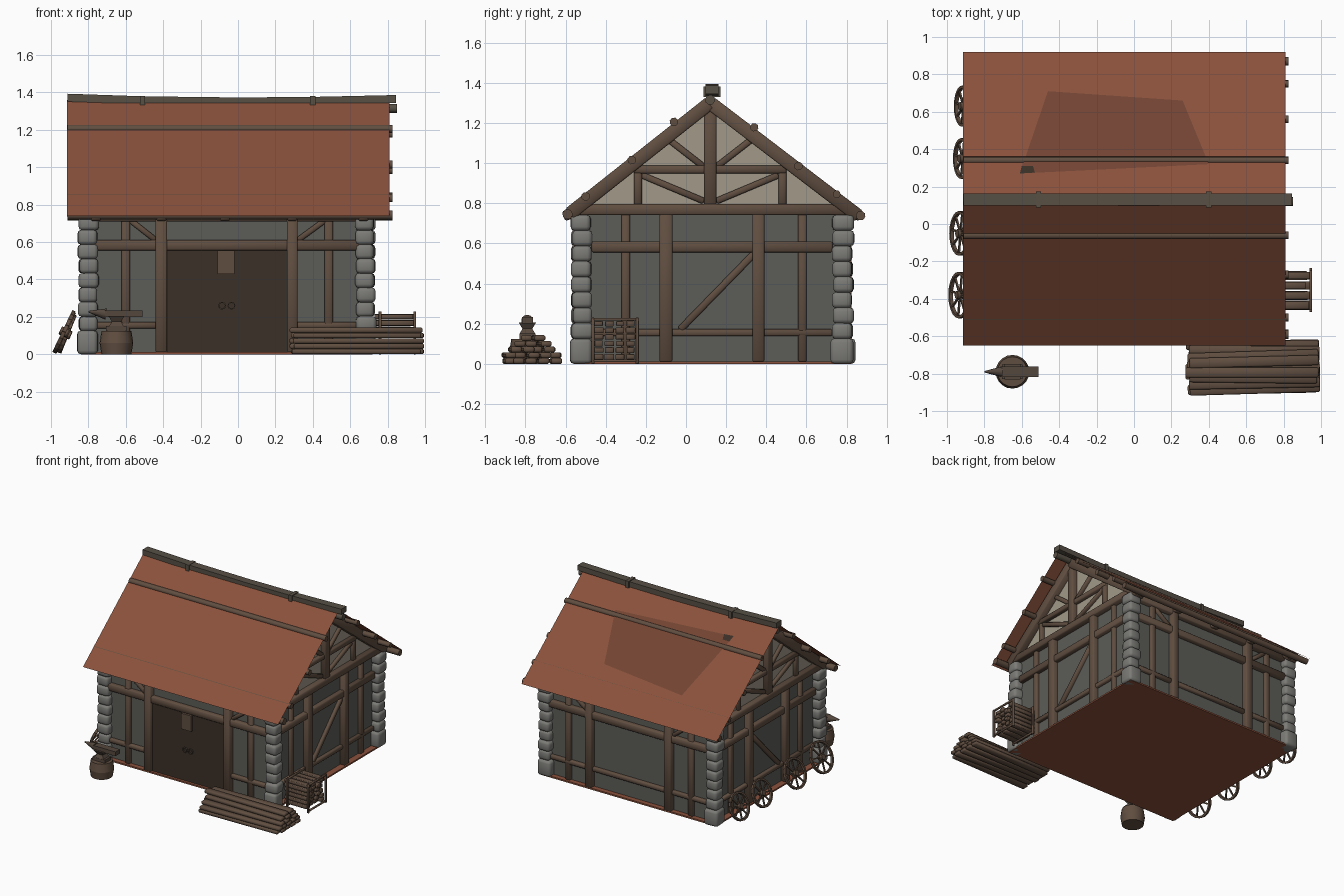
import bpy, bmesh, math, random
from mathutils import Vector, Matrix

if "Cube" in bpy.data.objects:
    bpy.data.objects.remove(bpy.data.objects["Cube"])
random.seed(4)

def mat(name, r, g, b):
    m = bpy.data.materials.new(name)
    m.diffuse_color = (r, g, b, 1)
    m.use_nodes = True
    m.node_tree.nodes["Principled BSDF"].inputs["Base Color"].default_value = m.diffuse_color
    return m

WOOD = mat("brown_timber", 0.118, 0.076, 0.052)
GREY_WOOD = mat("weathered_wood", 0.095, 0.08, 0.06)
ROOF = mat("red_brown_roof", 0.255, 0.083, 0.045)
PATCH = mat("dark_roof_patch", 0.17, 0.058, 0.033)
WALL = mat("grey_wall", 0.107, 0.107, 0.098)
GABLE = mat("beige_plaster", 0.36, 0.32, 0.25)
STONE = mat("grey_stone", 0.2, 0.198, 0.185)
DOOR = mat("dark_door", 0.042, 0.029, 0.02)
IRON = mat("dark_iron", 0.09, 0.064, 0.048)

def finish(name, bm, m, bevel=0.0, seg=1):
    if bevel:
        bmesh.ops.bevel(bm, geom=bm.edges[:], offset=bevel, segments=seg, affect='EDGES', profile=0.5)
    me = bpy.data.meshes.new(name)
    bm.to_mesh(me)
    bm.free()
    ob = bpy.data.objects.new(name, me)
    bpy.context.collection.objects.link(ob)
    for k in (m if isinstance(m, list) else [m]):
        me.materials.append(k)
    bpy.ops.object.select_all(action='DESELECT')
    ob.select_set(True)
    bpy.context.view_layer.objects.active = ob
    bpy.ops.object.shade_smooth_by_angle(angle=math.radians(50))
    return ob

def frame(p, q, n):
    p, q = Vector(p), Vector(q)
    z = (q - p).normalized()
    x = Vector(n).cross(z).normalized()
    y = z.cross(x)
    M = Matrix((x, y, z)).transposed().to_4x4()
    return Matrix.Translation((p + q) / 2) @ M, (q - p).length

def beam(bm, p, q, w, d, n=(0, 0, 1)):
    """box from p to q; d is measured along n, w across it"""
    M, L = frame(p, q, n)
    bmesh.ops.create_cube(bm, size=1, matrix=M @ Matrix.Diagonal((w, d, L, 1)))

def log(bm, p, q, r, n=(0.01, 0.3, 1), sides=8, r2=None):
    M, L = frame(p, q, n)
    bmesh.ops.create_cone(bm, cap_ends=True, segments=sides, radius1=r,
                          radius2=r if r2 is None else r2, depth=L, matrix=M)

X0, X1, Y0, Y1, RY, RZ = -0.79, 0.67, -0.52, 0.78, 0.12, 1.36
def roof_z(y):
    return RZ - (RY - y) * 0.805 if y < RY else RZ - (y - RY) * 0.78

# grey wall shell with a red floor underneath
bm = bmesh.new()
bmesh.ops.create_cube(bm, size=1, matrix=Matrix.Translation(((X0 + X1) / 2, (Y0 + Y1) / 2, 0.385))
                      @ Matrix.Diagonal((X1 - X0, Y1 - Y0, 0.75, 1)))
bmesh.ops.delete(bm, geom=[f for f in bm.faces if abs(f.normal.z) > 0.5], context='FACES_ONLY')
finish("walls", bm, WALL)
bm = bmesh.new()
beam(bm, (-0.84, 0.13, 0.006), (0.72, 0.13, 0.006), 1.38, 0.012)
finish("floor", bm, ROOF)

# gable panels
bm = bmesh.new()
for x in (X0, X1):
    bm.faces.new([bm.verts.new((x, y, z)) for y, z in ((Y0, 0.76), (Y1, 0.76), (RY, 1.32))])
finish("gable_panels", bm, GABLE)

# roof sheets
bm = bmesh.new()
for ye in (-0.65, 0.92):
    a, b = roof_z(ye), RZ
    bm.faces.new([bm.verts.new(v) for v in
                  ((-0.915, ye, a), (0.81, ye, a), (0.81, RY, b), (-0.915, RY, b))])
bmesh.ops.recalc_face_normals(bm, faces=bm.faces[:])
for f in bm.faces:
    if f.normal.z < 0:
        f.normal_flip()
finish("roof_sheets", bm, ROOF)

# patch on the back slope and the gap at its corner
def plate(name, pts, lift, m):
    bm = bmesh.new()
    f = bm.faces.new([bm.verts.new((x, y, roof_z(y) + lift)) for x, y in pts])
    f.normal_update()
    if f.normal.z < 0:
        f.normal_flip()
    finish(name, bm, m)
plate("roof_patch", ((-0.46, 0.71), (0.26, 0.66), (0.40, 0.32), (-0.61, 0.27)), 0.004, PATCH)
plate("roof_gap", ((-0.60, 0.31), (-0.61, 0.27), (-0.53, 0.275), (-0.54, 0.31)), 0.007, DOOR)

# purlins and eave logs
bm = bmesh.new()
for y, z, r in ((-0.06, 1.205, 0.022), (0.34, 1.178, 0.021), (-0.27, 1.015, 0.022), (0.56, 0.985, 0.022),
                (-0.5, 0.834, 0.022), (0.75, 0.845, 0.02), (-0.59, 0.745, 0.026), (0.87, 0.738, 0.024)):
    log(bm, (-0.912, y, z), (0.825, y, z), r)
finish("purlins", bm, WOOD)

# sagging ridge beam with bands
bm = bmesh.new()
pts = [(-0.912, 1.372), (-0.5, 1.358), (0.0, 1.352), (0.4, 1.355), (0.845, 1.365)]
for (a, za), (b, zb) in zip(pts, pts[1:]):
    beam(bm, (a, 0.13, za), (b, 0.13, zb), 0.064, 0.042)
log(bm, (-0.9, RY, 1.315), (0.85, RY, 1.315), 0.025)
for x in (-0.51, 0.4):
    beam(bm, (x - 0.014, 0.13, 1.355), (x + 0.014, 0.13, 1.355), 0.085, 0.054)
finish("ridge_beam", bm, GREY_WOOD)

# gable end timbers: (y, z, y, z, width, depth)
END = [(-0.55, 0.768, 0.83, 0.768, 0.055, 0.09), (-0.47, 0.583, 0.73, 0.583, 0.055, 0.07),
       (-0.47, 0.155, 0.73, 0.155, 0.035, 0.05), (-0.10, 0.01, -0.10, 0.75, 0.065, 0.085),
       (0.36, 0.01, 0.36, 0.75, 0.06, 0.085), (-0.30, 0.01, -0.30, 0.75, 0.042, 0.05),
       (0.58, 0.01, 0.58, 0.75, 0.042, 0.05), (-0.03, 0.17, 0.34, 0.55, 0.035, 0.045),
       (RY, 0.79, RY, 1.31, 0.062, 0.08), (-0.26, 0.968, 0.50, 0.968, 0.04, 0.06)]
for s in (-1, 1):
    END += [(RY + s * 0.36, 0.79, RY + s * 0.36, 0.98, 0.04, 0.05),
            (RY + s * 0.34, 0.94, RY + s * 0.03, 0.81, 0.032, 0.045),
            (RY + s * 0.03, 0.98, RY + s * 0.21, 1.12, 0.032, 0.045)]
END += [(-0.58, 0.746, RY, 1.30, 0.068, 0.1), (0.86, 0.735, RY, 1.30, 0.068, 0.1)]
for name, x, s in (("right_end_timbers", X1, 1), ("left_end_timbers", X0, -1)):
    bm = bmesh.new()
    for a, za, b, zb, w, d in END:
        beam(bm, (x, a, za), (x, b, zb), w, d, (s, 0, 0))
    finish(name, bm, WOOD, 0.007)

# long side timbers: (x, z, x, z, width, depth)
LONG = [(-0.77, 0.583, 0.65, 0.583, 0.055, 0.07), (-0.77, 0.735, 0.65, 0.735, 0.05, 0.08),
        (-0.77, 0.155, -0.41, 0.155, 0.035, 0.05), (0.29, 0.155, 0.65, 0.155, 0.035, 0.05),
        (-0.41, 0.01, -0.41, 0.74, 0.062, 0.09), (0.29, 0.01, 0.29, 0.74, 0.058, 0.09),
        (-0.60, 0.01, -0.60, 0.74, 0.045, 0.05), (0.485, 0.01, 0.485, 0.74, 0.045, 0.05),
        (-0.58, 0.72, -0.44, 0.61, 0.03, 0.045), (0.32, 0.61, 0.47, 0.72, 0.03, 0.045)]
for name, y, s in (("front_timbers", Y0, -1), ("back_timbers", Y1, 1)):
    bm = bmesh.new()
    rows = LONG + ([(-0.41, 0.155, 0.29, 0.155, 0.035, 0.05)] if s > 0 else [])
    for a, za, b, zb, w, d in rows:
        beam(bm, (a, y, za), (b, y, zb), w, d, (0, s, 0))
    for x in (-0.76, -0.41, -0.07, 0.29, 0.67):   # rafter tails
        beam(bm, (x, y + s * 0.0, 0.765), (x, y + s * 0.09, 0.735), 0.055, 0.05)
    finish(name, bm, WOOD, 0.007)

# stacked stone corner pillars
bm = bmesh.new()
for px in (-0.80, 0.68):
    for py in (-0.52, 0.78):
        z = 0.0
        for i in range(9):
            h = 0.125 if i == 0 else 0.077
            w = (0.112 if i == 0 else 0.102) + random.uniform(-0.007, 0.007)
            M = (Matrix.Translation((px + random.uniform(-.004, .004), py + random.uniform(-.004, .004), z + h / 2))
                 @ Matrix.Rotation(random.uniform(-.08, .08), 4, 'Z') @ Matrix.Diagonal((w, w, h + 0.003, 1)))
            bmesh.ops.create_cube(bm, size=1, matrix=M)
            z += h
for v in bm.verts:
    v.co.z = max(v.co.z, 0)
finish("stone_pillars", bm, STONE, 0.02, 2)

# door, hanging sign board and ring handles
bm = bmesh.new()
beam(bm, (-0.06, -0.525, 0.01), (-0.06, -0.525, 0.56), 0.64, 0.03, (0, -1, 0))
finish("door", bm, DOOR)
bm = bmesh.new()
beam(bm, (-0.065, -0.555, 0.43), (-0.065, -0.555, 0.555), 0.09, 0.02, (0, -1, 0))
finish("sign_board", bm, WOOD)

def ring(bm, c, u, v, r, w, d, n=16):
    c, u, v = Vector(c), Vector(u), Vector(v)
    nrm = u.cross(v)
    P = [c + r * (math.cos(i * math.tau / n) * u + math.sin(i * math.tau / n) * v) for i in range(n)]
    for i in range(n):
        beam(bm, P[i - 1], P[i], w, d, nrm)

bm = bmesh.new()
for s in (-1, 1):
    ring(bm, (-0.06 + s * 0.025, -0.548, 0.26), (1, 0, 0), (0, 0, 1), 0.018, 0.006, 0.01, 10)
finish("door_handles", bm, IRON)

# wheels leaning on the left wall
for i, (y, r, xb) in enumerate(((-0.38, 0.125, -0.985), (-0.05, 0.12, -0.98), (0.35, 0.11, -0.96), (0.63, 0.11, -0.955))):
    bm = bmesh.new()
    up = Vector((-0.865 - xb, 0, 2 * r)).normalized()
    side = Vector((0, 1, 0))
    c = Vector((xb, y, 0.006)) + up * (r + 0.002)
    ax = side.cross(up)
    ring(bm, c, side, up, r - 0.008, 0.015, 0.02, 20)
    log(bm, c - ax * 0.022, c + ax * 0.022, 0.022, side)
    for k in range(8):
        t = k * math.tau / 8 + 0.2
        beam(bm, c, c + (r - 0.01) * (math.cos(t) * side + math.sin(t) * up), 0.01, 0.01, ax)
    finish("wheel_%d" % (i + 1), bm, WOOD)

# anvil on a stump
cx, cy = -0.65, -0.79
bm = bmesh.new()
log(bm, (cx, cy, 0), (cx, cy, 0.06), 0.08, (0, 1, 0), 20, 0.09)
log(bm, (cx, cy, 0.06), (cx, cy, 0.125), 0.09, (0, 1, 0), 20, 0.08)
finish("stump", bm, WOOD)
bm = bmesh.new()
beam(bm, (cx - 0.055, cy, 0.137), (cx + 0.055, cy, 0.137), 0.08, 0.026)
log(bm, (cx, cy, 0.15), (cx, cy, 0.175), 0.055, (1, 1, 0), 4, 0.035)
log(bm, (cx, cy, 0.175), (cx, cy, 0.205), 0.035, (1, 1, 0), 4, 0.06)
beam(bm, (cx - 0.06, cy, 0.217), (cx + 0.14, cy, 0.217), 0.055, 0.034)
log(bm, (cx - 0.055, cy, 0.215), (cx - 0.15, cy, 0.228), 0.03, (0, 0, 1), 10, 0.004)
finish("anvil", bm, IRON)

# timber pile in front
bm = bmesh.new()
for r, n in enumerate((5, 5, 4, 3, 2)):
    for k in range(n):
        y = -0.765 + (k - (n - 1) / 2) * 0.058
        a, b = random.uniform(0.275, 0.3), random.uniform(0.975, 0.995)
        dy = random.uniform(-0.012, 0.012)
        z = 0.0145 + r * 0.0285
        beam(bm, (a, y + dy, z), (b, y - dy, z), 0.054, 0.028)
finish("timber_pile", bm, WOOD, 0.007)

# firewood rack by the right wall
bm = bmesh.new()
for r in range(6):
    for k in range(4):
        y, z = -0.435 + k * 0.053, 0.035 + r * 0.033
        e = random.uniform(0.915, 0.95)
        beam(bm, (0.73, y, z), (e, y, z), random.uniform(0.036, 0.05), random.uniform(0.024, 0.031))
for x in (0.76, 0.945):
    for y in (-0.463, -0.243):
        beam(bm, (x, y, 0), (x, y, 0.23), 0.016, 0.016, (0, 1, 0))
    for z in (0.015, 0.222):
        beam(bm, (x, -0.465, z), (x, -0.24, z), 0.014, 0.014)
finish("firewood_rack", bm, WOOD, 0.003)
